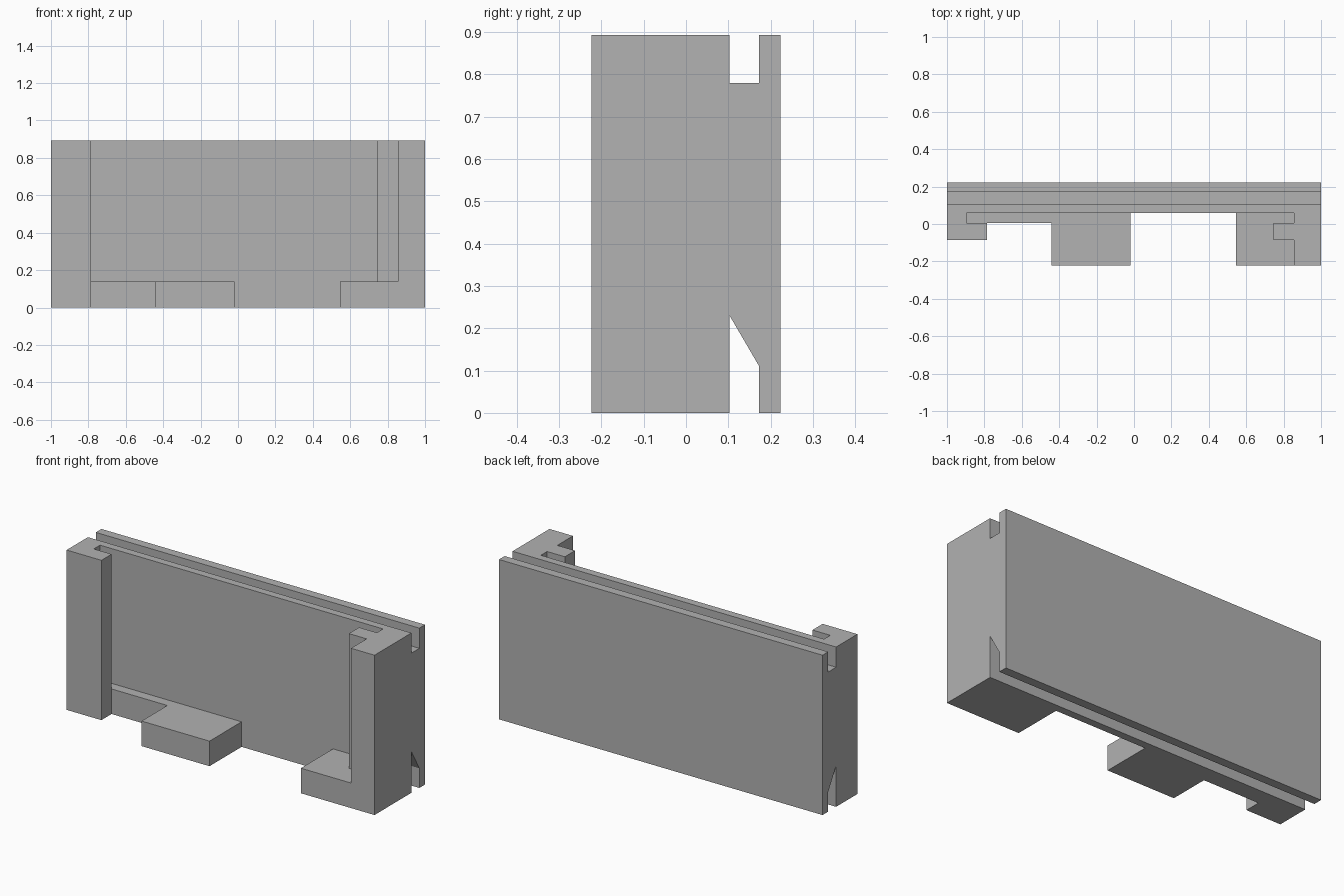
import bpy
import bmesh
from mathutils import Vector

cube = bpy.data.objects.get("Cube")
if cube:
    bpy.data.objects.remove(cube, do_unlink=True)

# Single plain grey
grey = bpy.data.materials.new("plain grey")
grey.use_nodes = True
colour = (0.445, 0.445, 0.445, 1)
grey.diffuse_color = colour
grey.node_tree.nodes["Principled BSDF"].inputs["Base Color"].default_value = colour


def extrude_profile(name, points, direction):
    """Make a solid by sweeping a closed outline along a direction."""
    bm = bmesh.new()
    face = bm.faces.new([bm.verts.new(p) for p in points])
    swept = bmesh.ops.extrude_face_region(bm, geom=[face], use_keep_orig=True)
    moved = [v for v in swept["geom"] if isinstance(v, bmesh.types.BMVert)]
    bmesh.ops.translate(bm, verts=moved, vec=Vector(direction))
    bmesh.ops.recalc_face_normals(bm, faces=bm.faces)
    mesh = bpy.data.meshes.new(name)
    bm.to_mesh(mesh)
    bm.free()
    mesh.materials.append(grey)
    obj = bpy.data.objects.new(name, mesh)
    bpy.context.collection.objects.link(obj)
    return obj


def upright(name, outline, bottom, top):
    """Extrude a plan outline vertically."""
    points = [(x, y, bottom) for x, y in outline]
    return extrude_profile(name, points, (0, 0, top - bottom))


# Shared dimensions
HEIGHT, LEDGE = 0.893, 0.14
FRONT, BACK, PANEL = -0.223, 0.223, 0.06
LIP, SLOT = -0.085, 0.005
GROOVE_FRONT, GROOVE_BACK = 0.103, 0.173

# Back panel with a square top groove and a slanted bottom groove
section = [
    (PANEL, 0), (GROOVE_FRONT, 0), (GROOVE_FRONT, 0.23),
    (GROOVE_BACK, 0.11), (GROOVE_BACK, 0), (BACK, 0),
    (BACK, HEIGHT), (GROOVE_BACK, HEIGHT), (GROOVE_BACK, 0.78),
    (GROOVE_FRONT, 0.78), (GROOVE_FRONT, HEIGHT), (PANEL, HEIGHT),
]
extrude_profile("grooved_back_panel", [(-1, y, z) for y, z in section], (2, 0, 0))

# Slotted rail on the model's right
upright("right_rail", [
    (-1, LIP), (-0.785, LIP), (-0.785, SLOT),
    (-0.895, SLOT), (-0.895, PANEL), (-1, PANEL),
], 0, HEIGHT)

# Ledge closing that slot, with the middle foot
upright("ledge_and_middle_foot", [
    (-0.895, SLOT), (-0.44, SLOT), (-0.44, FRONT),
    (-0.02, FRONT), (-0.02, PANEL), (-0.895, PANEL),
], 0, LEDGE)

# Foot and slotted rail on the model's left
upright("left_foot", [
    (0.545, FRONT), (1, FRONT), (1, PANEL), (0.545, PANEL),
], 0, LEDGE)
upright("left_rail", [
    (0.855, FRONT), (1, FRONT), (1, PANEL), (0.855, PANEL),
    (0.855, SLOT), (0.745, SLOT), (0.745, LIP), (0.855, LIP),
], LEDGE, HEIGHT)
